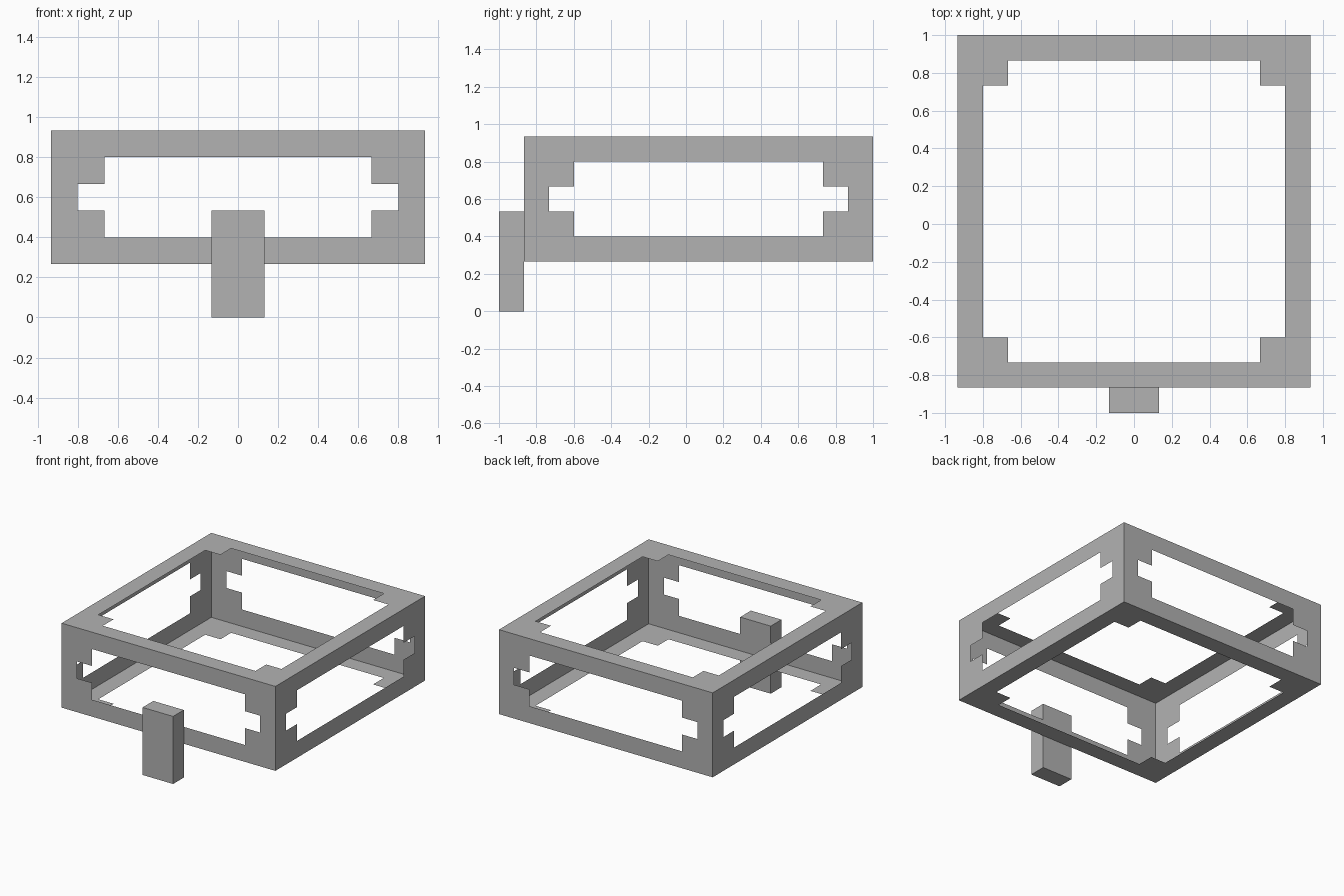
import bpy
import bmesh
from mathutils import Vector

cube = bpy.data.objects.get("Cube")
if cube:
    bpy.data.objects.remove(cube, do_unlink=True)

P = 2 / 15                                  # one modelling step
HALF = Vector((7, 7, 2.5)) * P              # half size of the frame
CENTRE = Vector((0, P / 2, 4.5 * P))

grey = bpy.data.materials.new("plain_grey")
grey.use_nodes = True
COLOUR = (0.448, 0.448, 0.448, 1)
grey.diffuse_color = COLOUR
grey.node_tree.nodes["Principled BSDF"].inputs["Base Color"].default_value = COLOUR


def add_object(name, bm):
    mesh = bpy.data.meshes.new(name)
    bm.to_mesh(mesh)
    bm.free()
    mesh.materials.append(grey)
    obj = bpy.data.objects.new(name, mesh)
    bpy.context.collection.objects.link(obj)
    return obj


def extent(axis):
    return sum(abs(a) * h for a, h in zip(axis, HALF))


def panel(name, u, v):
    """Open sheet with stepped inner corners, facing u x v."""
    u, v = Vector(u), Vector(v)
    n = u.cross(v)
    a, b = extent(u), extent(v)
    origin = CENTRE + n * extent(n)
    # One quarter of the outline, mirrored to all four corners
    quarter = [(0, b), (0, b - P), (a - 2 * P, b - P), (a - 2 * P, b - 2 * P),
               (a - P, b - 2 * P), (a - P, 0), (a, 0), (a, b)]
    bm = bmesh.new()
    for su in (1, -1):
        for sv in (1, -1):
            points = quarter if su * sv > 0 else quarter[::-1]
            bm.faces.new([bm.verts.new(origin + u * (su * s) + v * (sv * t))
                          for s, t in points])
    bmesh.ops.remove_doubles(bm, verts=bm.verts, dist=0.001)
    return add_object(name, bm)


# Frame walls
X, Y, Z = (1, 0, 0), (0, 1, 0), (0, 0, 1)
panel("front_panel", X, Z)
panel("back_panel", (-1, 0, 0), Z)
panel("left_panel", Y, Z)
panel("right_panel", (0, -1, 0), Z)
panel("top_panel", X, Y)
panel("bottom_panel", X, (0, -1, 0))

# Latch hanging on the front
bm = bmesh.new()
bmesh.ops.create_cube(bm, size=1)
bmesh.ops.scale(bm, vec=(2 * P, P, 4 * P), verts=bm.verts)
bmesh.ops.translate(bm, vec=(0, -7 * P, 2 * P), verts=bm.verts)
add_object("latch", bm)
